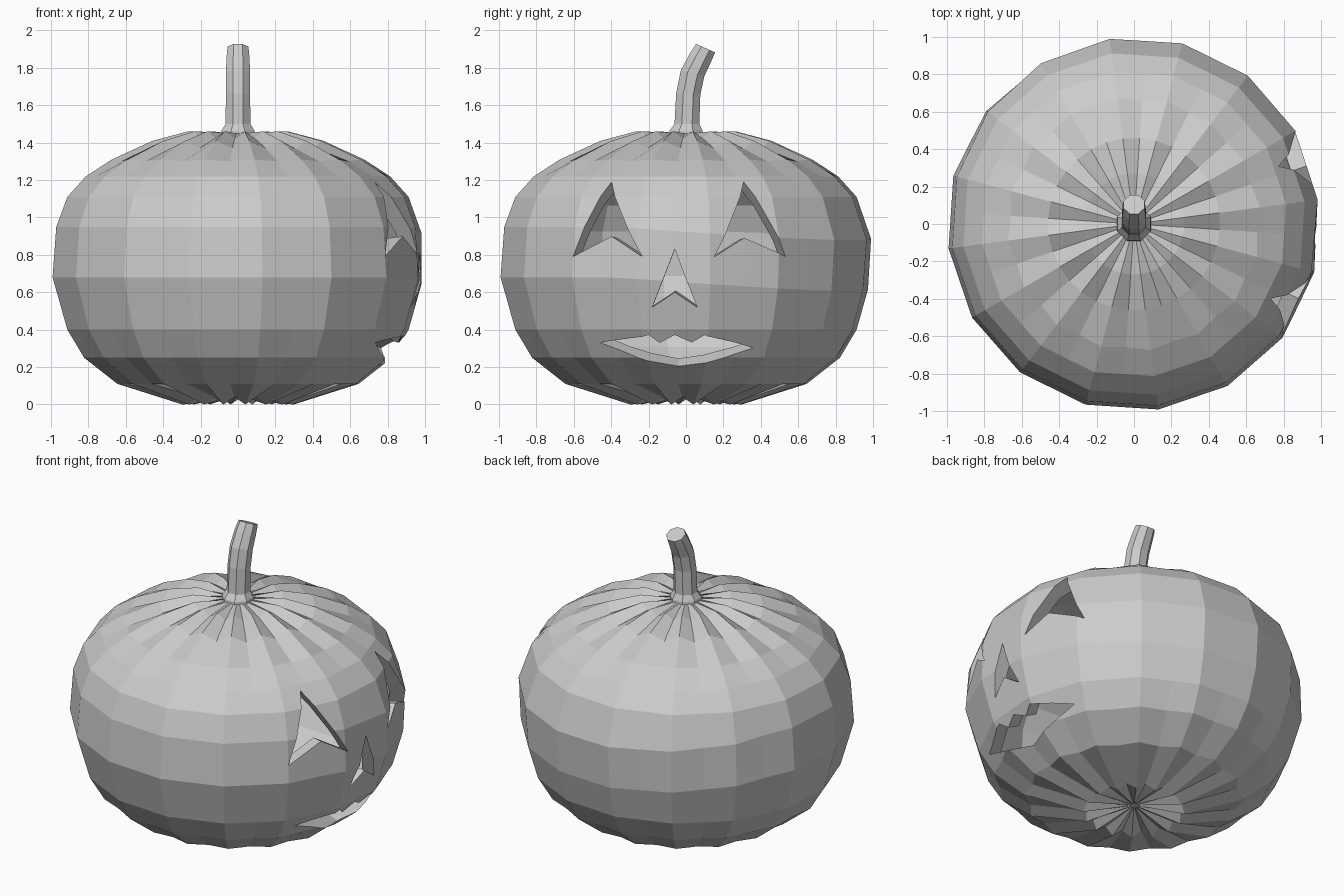
import bpy, bmesh, math
from mathutils import Vector

cube = bpy.data.objects.get("Cube")
if cube:
    bpy.data.objects.remove(cube)

grey = bpy.data.materials.new("plain_grey")
grey.use_nodes = True
grey.diffuse_color = (0.6, 0.6, 0.6, 1)
grey.node_tree.nodes["Principled BSDF"].inputs["Base Color"].default_value = (0.6, 0.6, 0.6, 1)


def make_object(name, bm):
    mesh = bpy.data.meshes.new(name)
    bm.to_mesh(mesh)
    bm.free()
    mesh.materials.append(grey)
    ob = bpy.data.objects.new(name, mesh)
    bpy.context.collection.objects.link(ob)
    return ob


def loft(bm, rings):
    """Bridge a list of point rings and close both ends."""
    loops = [[bm.verts.new(p) for p in ring] for ring in rings]
    faces = []
    for a, b in zip(loops, loops[1:]):
        n = len(a)
        faces += [bm.faces.new((a[i], a[(i + 1) % n], b[(i + 1) % n], b[i])) for i in range(n)]
    faces += [bm.faces.new(loops[0][::-1]), bm.faces.new(loops[-1])]
    return faces


# Body profile from bottom to top: ridge radius, height, valley radius factor, valley height shift
RIBS = 16
FLAT = math.cos(math.pi / RIBS)
PROFILE = [
    (0.02, 0.05, 1, 0), (0.30, 0.0, 0.95, 0.04), (0.65, 0.11, 0.95, 0),
    (0.83, 0.25, 0.97, 0), (0.92, 0.40, FLAT, 0), (1.0, 0.68, FLAT, 0),
    (0.98, 0.95, FLAT, 0), (0.92, 1.11, FLAT, 0), (0.82, 1.22, FLAT, 0),
    (0.68, 1.31, 0.97, -0.01), (0.46, 1.41, 1, -0.04),
    (0.27, 1.46, 1, -0.035), (0.09, 1.45, 1, 0),
]


def body_ring(r, z, factor, shift):
    ring = []
    for i in range(2 * RIBS):
        a = math.radians(7.5) + i * math.pi / RIBS
        rr, zz = (r * factor, z + shift) if i % 2 else (r, z)
        x, y = rr * math.cos(a), rr * math.sin(a)
        # the belly is a little lopsided towards the back
        if 0.6 < z < 1:
            w = min(max(y + 0.4 * x, 0), 1)
            zz -= 0.07 * w
            s = 1 + (0.02 if z > 0.8 else -0.02) * w
            x, y = x * s, y * s
        ring.append((x, y, zz))
    return ring


# Hollow body: outer skin and an inward-facing inner skin
bm = bmesh.new()
loft(bm, [body_ring(*p) for p in PROFILE])
inner = loft(bm, [body_ring(r * 0.91, 0.73 + (z - 0.73) * 0.88, FLAT, 0)
                  for r, z, f, s in PROFILE[1:-1]])
bmesh.ops.reverse_faces(bm, faces=inner)
body = make_object("pumpkin_body", bm)


def skin_radius(z):
    for (r0, z0, *_), (r1, z1, *_) in zip(PROFILE[1:], PROFILE[2:]):
        if z0 <= z <= z1:
            return r0 + (r1 - r0) * (z - z0) / (z1 - z0)
    return 1.0


def carve(name, outline, direction):
    """Cut an outline given in side-on (y, z) through the shell."""
    d = Vector(direction).normalized() * 0.25
    pts = [Vector((math.sqrt(skin_radius(z) ** 2 - y * y) * 0.985, y, z)) for y, z in outline]
    bm = bmesh.new()
    loft(bm, [[p - d for p in pts], [p + d for p in pts]])
    bmesh.ops.recalc_face_normals(bm, faces=bm.faces)
    cutter = make_object(name + "_cutter", bm)
    cutter.hide_render = True
    mod = body.modifiers.new(name, 'BOOLEAN')
    mod.operation = 'DIFFERENCE'
    mod.solver = 'EXACT'
    mod.object = cutter
    bpy.context.view_layer.objects.active = body
    bpy.ops.object.modifier_apply(modifier=name)
    bpy.data.objects.remove(cutter)


# Carved face
carve("right_eye", [(-0.6, 0.79), (-0.4, 0.9), (-0.23, 0.79), (-0.4, 1.19)], (0.9, -0.4, 0.12))
carve("left_eye", [(0.15, 0.79), (0.31, 0.89), (0.53, 0.79), (0.31, 1.19)], (0.93, 0.33, 0.12))
carve("nose", [(-0.18, 0.52), (-0.06, 0.6), (0.06, 0.52), (-0.06, 0.83)], (1, -0.05, -0.1))
carve("mouth", [(-0.46, 0.33), (-0.04, 0.2), (0.36, 0.3), (0.24, 0.335), (0.1, 0.375),
                (0.03, 0.33), (-0.06, 0.37), (-0.14, 0.33), (-0.2, 0.375)], (0.9, 0, -0.45))

# Curved stem: y, z, radius, forward tilt in degrees
STEM = [(0, 1.43, 0.1, 0), (0, 1.465, 0.095, 0), (0.005, 1.5, 0.072, 0),
        (0.012, 1.66, 0.07, 4), (0.035, 1.77, 0.07, 14), (0.075, 1.85, 0.066, 24),
        (0.105, 1.905, 0.06, 24)]
bm = bmesh.new()
rings = []
for y, z, r, tilt in STEM:
    t = math.radians(tilt)
    rings.append([(r * math.cos(a), y + r * math.sin(a) * math.cos(t), z - r * math.sin(a) * math.sin(t))
                  for a in (math.tau * (i + 0.5) / 8 for i in range(8))])
loft(bm, rings)
make_object("stem", bm)
